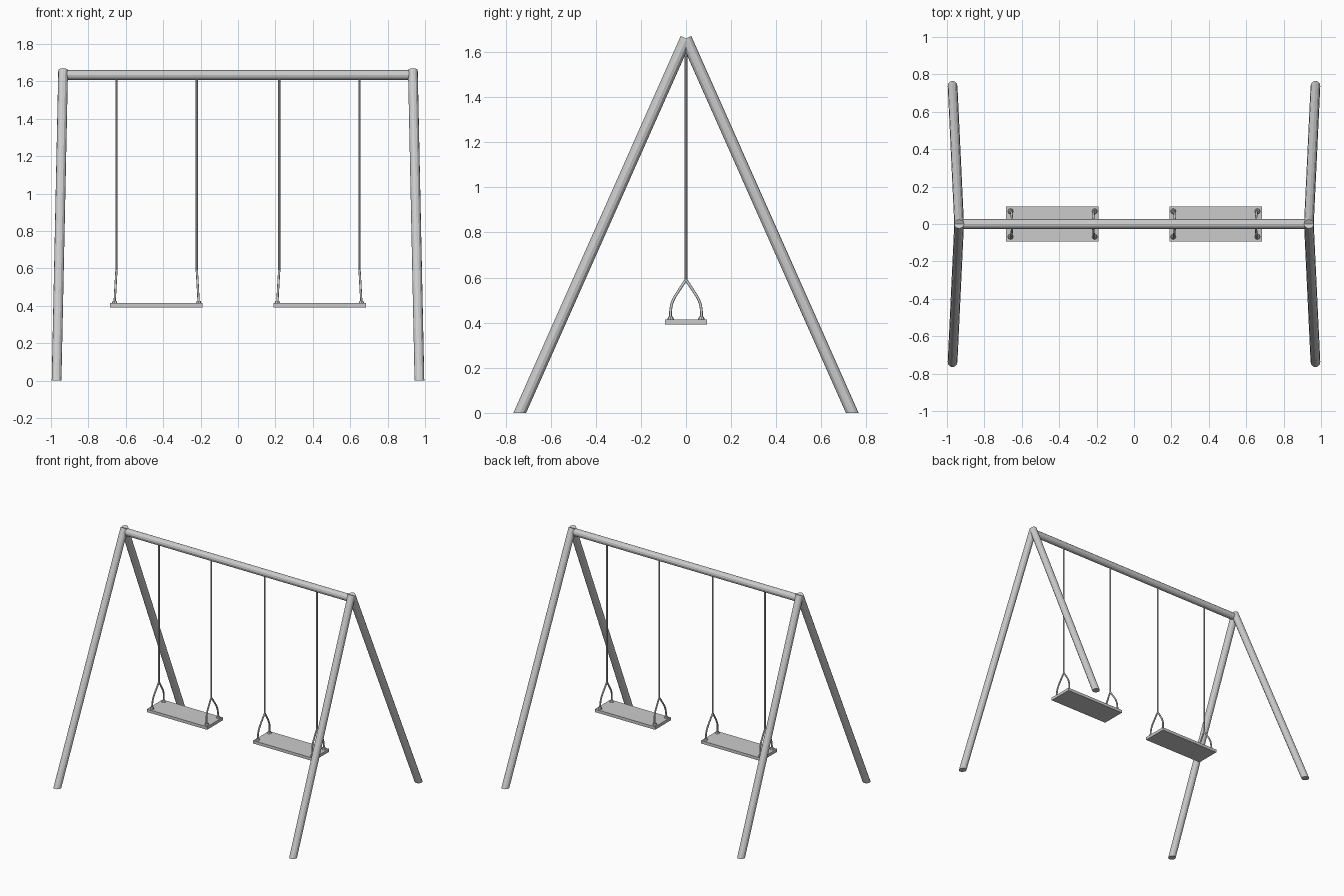
import bpy, bmesh
from mathutils import Vector

if "Cube" in bpy.data.objects:
    bpy.data.objects.remove(bpy.data.objects["Cube"])


def finish(name, bm):
    bmesh.ops.recalc_face_normals(bm, faces=bm.faces)
    mesh = bpy.data.meshes.new(name)
    bm.to_mesh(mesh)
    bm.free()
    obj = bpy.data.objects.new(name, mesh)
    bpy.context.collection.objects.link(obj)
    return obj


def rod(name, start, end, r1, r2=None, sides=12, floor_cut=False):
    """Capped round bar between two points, optionally trimmed at the ground."""
    a, b = Vector(start), Vector(end)
    axis = b - a
    if floor_cut:
        a = a - axis.normalized() * 0.05
        axis = b - a
    bm = bmesh.new()
    bmesh.ops.create_cone(bm, cap_ends=True, segments=sides, radius1=r1,
                          radius2=r1 if r2 is None else r2, depth=axis.length)
    rot = axis.to_track_quat('Z', 'Y')
    for v in bm.verts:
        v.co = rot @ v.co + (a + b) / 2
    if floor_cut:
        cut = bmesh.ops.bisect_plane(bm, geom=bm.verts[:] + bm.edges[:] + bm.faces[:],
                                     plane_co=(0, 0, 0), plane_no=(0, 0, -1),
                                     clear_outer=True)
        edges = [e for e in cut["geom_cut"] if isinstance(e, bmesh.types.BMEdge)]
        bmesh.ops.contextual_create(bm, geom=edges)
    return finish(name, bm)


def cord(name, points, radius):
    """Smooth bent cord swept along a few points, converted to a mesh."""
    cu = bpy.data.curves.new(name, 'CURVE')
    cu.dimensions = '3D'
    cu.bevel_depth = radius
    cu.bevel_resolution = 2
    cu.resolution_u = 4
    cu.use_fill_caps = True
    sp = cu.splines.new('BEZIER')
    sp.bezier_points.add(len(points) - 1)
    for bp, p in zip(sp.bezier_points, points):
        bp.co = p
        bp.handle_left_type = bp.handle_right_type = 'AUTO'
    obj = bpy.data.objects.new(name, cu)
    bpy.context.collection.objects.link(obj)
    mesh = bpy.data.meshes.new_from_object(obj.evaluated_get(
        bpy.context.evaluated_depsgraph_get()))
    bpy.data.objects.remove(obj)
    bpy.data.curves.remove(cu)
    out = bpy.data.objects.new(name, mesh)
    bpy.context.collection.objects.link(out)
    return out


def box(name, center, size):
    bm = bmesh.new()
    bmesh.ops.create_cube(bm, size=1)
    for v in bm.verts:
        v.co = Vector(center) + Vector([c * s for c, s in zip(v.co, size)])
    return finish(name, bm)


# top beam
rod("top_beam", (-0.935, 0, 1.634), (0.935, 0, 1.634), 0.026)

for sx, side in ((-1, "left"), (1, "right")):
    # splayed A-frame legs
    for sy, end in ((-1, "front"), (1, "back")):
        rod(f"{end}_leg_{side}", (sx * 0.97, sy * 0.737, 0),
            (sx * 0.935, 0, 1.66), 0.026, floor_cut=True)

    # seat board
    box(f"seat_{side}", (sx * 0.4375, 0, 0.403), (0.495, 0.185, 0.022))

    # hanging ropes, each splitting into two curved branches to the seat
    for x, foot, pos in ((0.65, 0.66, "outer"), (0.22, 0.21, "inner")):
        rod(f"rope_{pos}_{side}", (sx * x, 0, 0.58), (sx * x, 0, 1.62), 0.006, sides=8)
        for sy, end in ((-1, "front"), (1, "back")):
            path = [(0, 0.59), (0.03, 0.545), (0.059, 0.495), (0.068, 0.455), (0.068, 0.412)]
            pts = [(sx * (x + (foot - x) * (0.59 - z) / 0.178), sy * y, z) for y, z in path]
            cord(f"rope_branch_{end}_{pos}_{side}", pts, 0.006)
            # knot where the branch meets the seat
            rod(f"knot_{end}_{pos}_{side}", (sx * foot, sy * 0.068, 0.412),
                (sx * foot, sy * 0.068, 0.427), 0.016, 0.01, sides=8)
